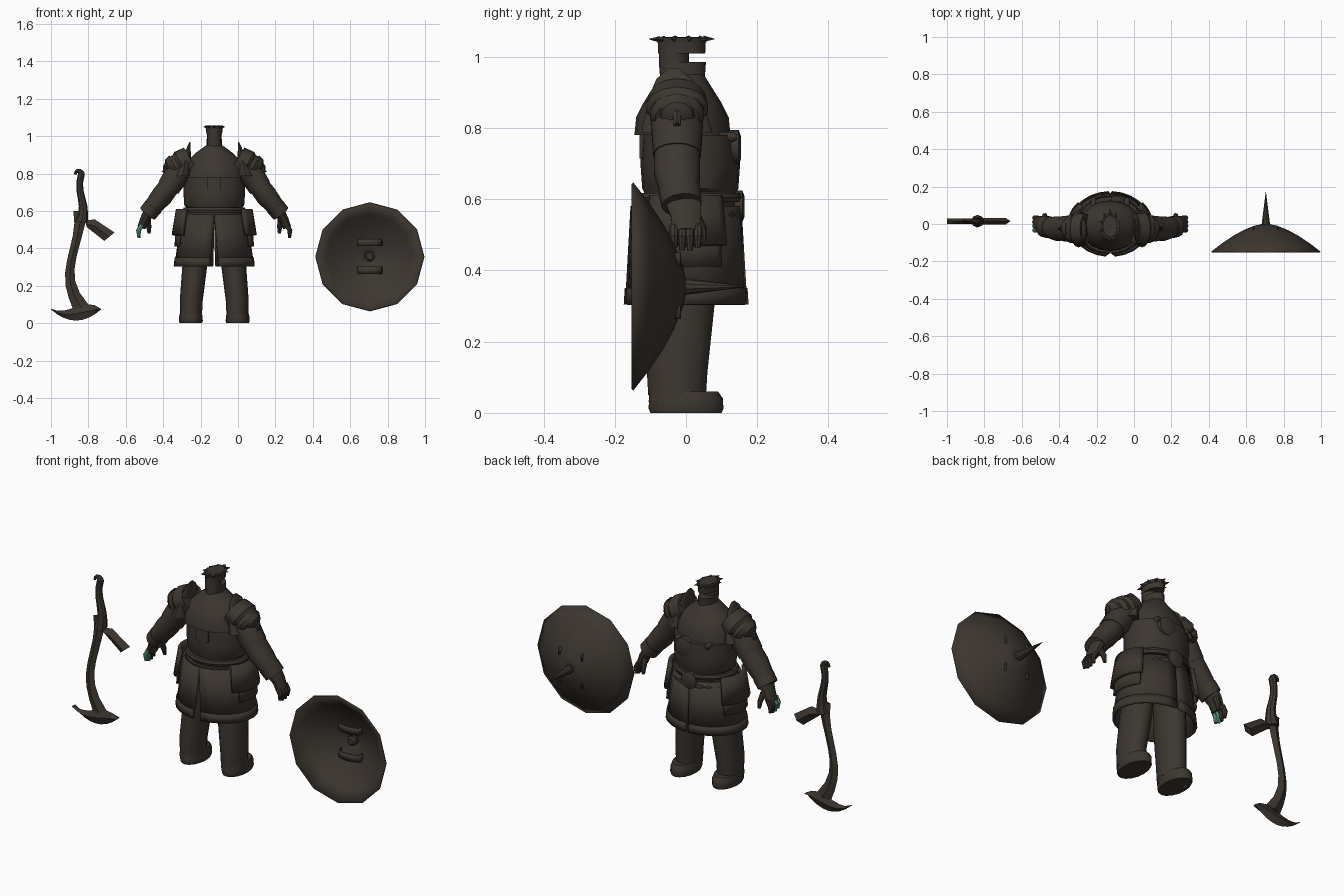
import bpy, bmesh
from math import sin, cos, pi, radians
from mathutils import Vector

if "Cube" in bpy.data.objects:
    bpy.data.objects.remove(bpy.data.objects["Cube"], do_unlink=True)


def material(name, color):
    mat = bpy.data.materials.new(name)
    mat.use_nodes = True
    mat.diffuse_color = (*color, 1)
    mat.node_tree.nodes["Principled BSDF"].inputs["Base Color"].default_value = (*color, 1)
    return mat


BROWN = material("dark brown", (.046, .037, .029))
GREEN = material("mint green", (.13, .38, .25))
CENTER = -.127  # middle of the figure


def skin(name, rows, closed=True, capped=True, thickness=0, mat=BROWN, sharp=35):
    """Join rows of points into a surface."""
    bm = bmesh.new()
    grid = [[bm.verts.new(point) for point in row] for row in rows]
    count = len(grid[0])
    for lower, upper in zip(grid, grid[1:]):
        for i in range(count if closed else count - 1):
            j = (i + 1) % count
            bm.faces.new((lower[i], lower[j], upper[j], upper[i]))
    if closed and capped:
        bm.faces.new(grid[0])
        bm.faces.new(grid[-1])
    bmesh.ops.recalc_face_normals(bm, faces=bm.faces)
    mesh = bpy.data.meshes.new(name)
    bm.to_mesh(mesh)
    bm.free()
    mesh.materials.append(mat)
    mesh.polygons.foreach_set("use_smooth", [True] * len(mesh.polygons))
    mesh.set_sharp_from_angle(angle=radians(sharp))
    obj = bpy.data.objects.new(name, mesh)
    bpy.context.collection.objects.link(obj)
    if thickness:
        modifier = obj.modifiers.new("thickness", "SOLIDIFY")
        modifier.thickness = thickness
        modifier.offset = 0


def ring(center, u, v, sides):
    turns = [2 * pi * i / sides for i in range(sides)]
    return [Vector(center) + Vector(u) * cos(a) + Vector(v) * sin(a) for a in turns]


def stack(name, stations, x=0.0, y=0.0, sides=16):
    """Horizontal ellipses given as height, half width, half depth."""
    rows = [ring((CENTER + x, y, z), (width, 0, 0), (0, depth, 0), sides)
            for z, width, depth in stations]
    skin(name, rows)


def tube(name, points, radii, sides=8, flat=1.0, mat=BROWN):
    """Round tube along points; flat scales its depth."""
    points = [Vector(point) for point in points]
    rows = []
    for i, point in enumerate(points):
        ahead = points[min(i + 1, len(points) - 1)]
        behind = points[max(i - 1, 0)]
        along = (ahead - behind).normalized()
        side = Vector((1, 0, 0)) if abs(along.y) > .9 else Vector((0, 1, 0))
        u = side.cross(along).normalized()
        rows.append(ring(point, u * radii[i], along.cross(u) * radii[i] * flat, sides))
    skin(name, rows, mat=mat)


def boss(name, x, z, start, end, radius, sides=12):
    """Round stud pointing along y, with a bevelled end."""
    rim = start + (end - start) * .8
    tube(name, [(x, y, z) for y in (start, rim, end)], (radius, radius, radius * .6), sides)


# Torso and belts
stack("torso", [(.5, .15, .13), (.62, .15, .13), (.63, .16, .135), (.7, .165, .14),
                (.78, .165, .135)], y=.012, sides=20)
stack("chest", [(.78, .165, .135), (.83, .155, .13), (.87, .14, .11), (.91, .1, .085),
                (.95, .045, .06)], y=-.01, sides=20)
for name, z, half in (("waist_belt", .555, .022), ("upper_belt", .605, .013)):
    stack(name, [(z - half, .163, .145), (z, .17, .15), (z + half, .163, .145)], y=.01, sides=20)
boss("belt_buckle", CENTER, .58, .13, .165, .045)
boss("chest_disc", CENTER + .04, .745, .12, .155, .05)
corners = ((-1, -1), (1, -1), (1, 1), (-1, 1))
skin("back_plate", [[(CENTER + i * .037, y, .76 + j * .046) for i, j in corners]
                    for y in (-.1, -.131)])

# Helmet in two pieces around the visor slit, and crown
stack("helmet_jaw", [(.9, .042, .06), (.985, .041, .066)], y=-.01)
stack("visor_recess", [(.97, .038, .042), (1.02, .038, .042)], y=-.034)
stack("helmet_top", [(1.01, .042, .066), (1.045, .045, .067), (1.056, .038, .058)], y=-.012)
stack("crown_band", [(1.04, .047, .069), (1.054, .05, .072)], y=-.012)
for i in range(10):
    turn = 2 * pi * i / 10 + pi / 2
    ends = [(CENTER + cos(turn) * .045 * reach, sin(turn) * .068 * reach - .012, 1.05)
            for reach in (.9, 1.35)]
    tube("crown_spike", ends, (.01, .001), sides=5)


def drape(name, side, top, bottom, angles, thickness=.012, steps=12):
    """Curved panel round one hip; ends given as height, half width, half depth."""
    rows = []
    for z, width, depth in (top, bottom):
        start, end = angles
        if z < .4:  # low edges open towards the back slit
            start += 6
        turns = [radians(start + (end - start) * i / steps) for i in range(steps + 1)]
        rows.append([(CENTER + side * width * cos(a), depth * sin(a), z) for a in turns])
    skin(name, rows, closed=False, thickness=thickness)


for label, side in (("left", 1), ("right", -1)):
    # Skirt panels, hem bands and side tassets
    drape(label + "_skirt", side, (.58, .168, .15), (.31, .207, .166), (-90, 89))
    drape(label + "_skirt_hem", side, (.35, .206, .167), (.304, .211, .17), (-90, 88))
    drape(label + "_tasset", side, (.61, .195, .15), (.47, .218, .17), (-40, 40), .02)
    drape(label + "_lower_tasset", side, (.5, .2, .165), (.41, .207, .17), (-25, 35))
    boss(label + "_chest_knob", CENTER + side * .09, .775, .09, .142, .014)

    def at(x, z, y=-.025):
        return (CENTER + side * x, y, z)

    # Legs and boots
    tube(label + "_leg", [at(.123, .05), at(.123, .12), at(.105, .3, -.013), at(.088, .52, 0)],
         (.058, .061, .066, .065), sides=16, flat=1.4)
    stack(label + "_boot", [(0, .06, .1), (.012, .064, .105), (.04, .062, .104), (.06, .057, .09)],
          x=side * .125)
    stack(label + "_ankle", [(.03, .06, .08), (.09, .058, .075)], x=side * .125, y=-.025)

    # Arms: sleeve, bracer and cuff
    tube(label + "_sleeve", [at(.12, .87), at(.19, .81), at(.245, .725)],
         (.065, .068, .062), sides=14, flat=1.1)
    tube(label + "_bracer", [at(.235, .74), at(.28, .68), at(.35, .595, -.015)],
         (.056, .058, .045), sides=14, flat=1.15)
    tube(label + "_cuff", [at(.325, .625, -.018), at(.357, .585, -.012)],
         (.052, .05), sides=14, flat=1.15)

    # Hands: palm, four fingers and thumb
    tube(label + "_palm", [at(.345, .6, -.01), at(.372, .555, 0), at(.39, .51, 0)],
         (.03, .025, .022), sides=10, flat=1.8)
    for i in range(4):
        y = i * .022 - .033
        tip = .452 + .008 * abs(i - 1.5)
        painted = side < 0 and i < 2
        tube(label + "_finger", [at(.388, .525, y), at(.405, .495, y), at(.402, tip, y)],
             (.013, .013, .008), mat=GREEN if painted else BROWN)
    tube(label + "_thumb", [at(.355, .555, .025), at(.35, .515, .045), at(.348, .48, .05)],
         (.016, .014, .008))

    # Pauldrons: pointed neck guard, layered lames, boss and hook
    rows = []
    for i in range(7):
        t = i / 6
        rows.append(ring(at(.13 + .04 * t, .968 - .18 * t, -.035 + .01 * t),
                         (.003 + .045 * t, 0, 0), (0, .015 + .085 * t ** .5, 0), 16))
    skin(label + "_neck_guard", rows)
    for x, radius in ((.18, .068), (.21, .06)):
        z = .97 - x * .63
        tube(label + "_shoulder_lame", [at(x - .05, z + .03), at(x, z), at(x + .02, z - .01)],
             (radius * .9, radius, radius * .8), sides=14, flat=1.3)
    tube(label + "_shoulder_boss", [at(.215, .845), at(.243, .832), at(.257, .825)],
         (.058, .046, .02), sides=12)
    tube(label + "_shoulder_hook", [at(.24, .865), at(.262, .835), at(.265, .805), at(.28, .815)],
         (.012, .013, .011, .003), sides=6)

# Shield: twelve-sided dome, spike, rivet and grips
MIDDLE = Vector((.705, 0, .355))
rows = []
for i in range(6):
    reach = max(i / 5, .01)
    radius = .29 * reach
    rows.append(ring(MIDDLE - Vector((0, .15 * reach ** 1.6, 0)), (radius, 0, 0), (0, 0, radius), 12))
skin("shield_dome", rows, capped=False, thickness=.006, sharp=40)
tube("shield_spike", [MIDDLE - Vector((0, .02, 0)), MIDDLE + Vector((0, .17, 0))], (.026, .001), sides=10)
boss("shield_rivet", MIDDLE.x, MIDDLE.z, 0, -.04, .025)
for lift in (-.072, .076):
    rows = []
    for i in range(7):
        turn = pi * i / 6
        bulge = .02 + .05 * sin(turn) ** .5 if 0 < i < 6 else .015
        rows.append([MIDDLE + Vector((-.068 * cos(turn), -bulge, lift + half)) for half in (-.019, .019)])
    skin("shield_grip", rows, closed=False, thickness=.006)


# Curved sword made of diamond sections between two edges
def blade(name, sections, thickness=.014):
    rows = []
    for left, right in sections:
        a, b = [Vector((x, .015, z)) for x, z in (left, right)]
        ridge = Vector((0, thickness, 0))
        rows.append([a, (a + b) / 2 + ridge, b, (a + b) / 2 - ridge])
    skin(name, rows, sharp=20)


edges = []
for i in range(9):
    t = i / 8
    x = -.84 - .06 * sin(pi * t ** 1.7)
    half = .025 + .015 * (2 * t - 1) ** 4
    edges.append(((x - half, .6 - .53 * t), (x + half, .6 - .5 * t)))
blade("sword_blade", edges)
edges = []
for i in range(9):
    t = i / 4 - 1
    x = -.866 + .134 * t
    low = .014 + .06 * t * t
    edges.append(((x, low + .003 + (1 - t * t) * (.07 + .045 * t)), (x, low)))
blade("sword_crescent", edges)
blade("sword_wing", [((-.815, .55), (-.81, .515)), ((-.765, .555), (-.765, .48)),
                     ((-.66, .485), (-.715, .44))], thickness=.018)
grip = [i / 6 for i in range(7)]
tube("sword_grip", [(-.837 + .01 * sin(2 * pi * t), .015, .54 + .26 * t) for t in grip],
     [.018 + .016 * (1 - t) ** 3 for t in grip])
turns = [pi * i / 5 for i in range(6)]
tube("sword_pommel", [(-.853 + .018 * cos(a), .015, .795 + .02 * sin(a)) for a in turns],
     [.016 - .003 * a for a in turns])
